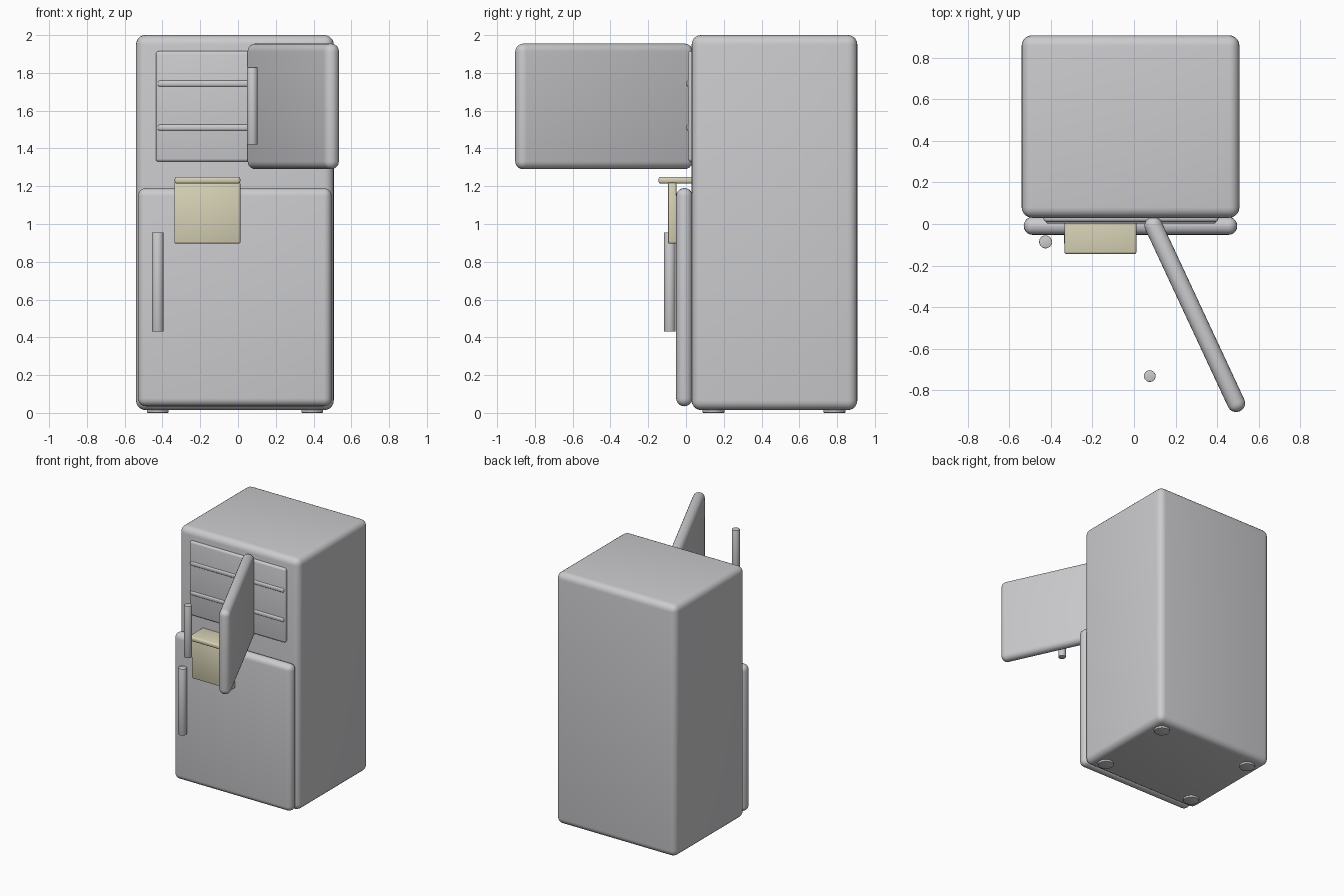
import bpy, math
from mathutils import Vector

if "Cube" in bpy.data.objects:
    bpy.data.objects.remove(bpy.data.objects["Cube"])


def material(name, rgb):
    m = bpy.data.materials.new(name)
    m.diffuse_color = (*rgb, 1)
    m.use_nodes = True
    m.node_tree.nodes["Principled BSDF"].inputs["Base Color"].default_value = m.diffuse_color
    return m


GREY = material("cool grey enamel", (0.60, 0.60, 0.62))
CREAM = material("cream cloth", (0.69, 0.65, 0.47))


def finish(name, mat, bevel, segments, angle=40):
    ob = bpy.context.object
    ob.name = name
    ob.data.materials.append(mat)
    if bevel:
        mod = ob.modifiers.new("rounding", 'BEVEL')
        mod.width = bevel
        mod.segments = segments
        mod.limit_method = 'ANGLE'
        bpy.ops.object.modifier_apply(modifier=mod.name)
    bpy.ops.object.shade_smooth_by_angle(angle=math.radians(angle))
    return ob


def box(name, lo, hi, mat, bevel=0.0, segments=5):
    lo, hi = Vector(lo), Vector(hi)
    bpy.ops.mesh.primitive_cube_add(size=1, location=(lo + hi) / 2)
    bpy.context.object.scale = hi - lo
    bpy.ops.object.transform_apply(location=False, rotation=False, scale=True)
    return finish(name, mat, bevel, segments)


def rod(name, centre, r, length, mat, rot=(0, 0, 0), bevel=0.003):
    bpy.ops.mesh.primitive_cylinder_add(vertices=32, radius=r, depth=length,
                                        location=centre, rotation=rot)
    return finish(name, mat, bevel, 2)


# Cabinet and closed lower door
box("cabinet", (-0.54, 0.03, 0.015), (0.507, 0.907, 2.0), GREY, 0.05)
box("lower_door", (-0.53, -0.052, 0.035), (0.496, 0.034, 1.19), GREY, 0.042)

# Upper door, swung open about its hinge
door = box("upper_door", (-0.513, -0.043, 1.29), (0.513, 0.043, 1.955), GREY, 0.042)
door.location = (0.2925, -0.435, 1.6225)
door.rotation_euler.z = math.radians(-65)

# Compartment panel with two shelf rails
box("compartment_panel", (-0.435, 0.01, 1.33), (0.405, 0.06, 1.915), GREY, 0.015, 3)
for i, z in enumerate((1.51, 1.743)):
    box(f"shelf_rail_{i + 1}", (-0.425, 0.002, z - 0.017), (0.395, 0.04, z + 0.017),
        GREY, 0.012, 3)

# Handles
rod("lower_handle", (-0.425, -0.086, 0.6925), 0.031, 0.525, GREY)
rod("upper_handle", (0.076, -0.731, 1.625), 0.028, 0.41, GREY)

# Hanging towel: fold over the door top and front drop
box("towel_fold", (-0.335, -0.145, 1.214), (0.012, 0.04, 1.25), CREAM, 0.012, 3)
box("towel_drop", (-0.337, -0.095, 0.897), (0.012, -0.05, 1.22), CREAM, 0.006, 2)

# Round feet
for sx in (-0.425, 0.393):
    for y in (0.146, 0.786):
        rod("foot", (sx, y, 0.015), 0.058, 0.03, GREY, bevel=0.005)
